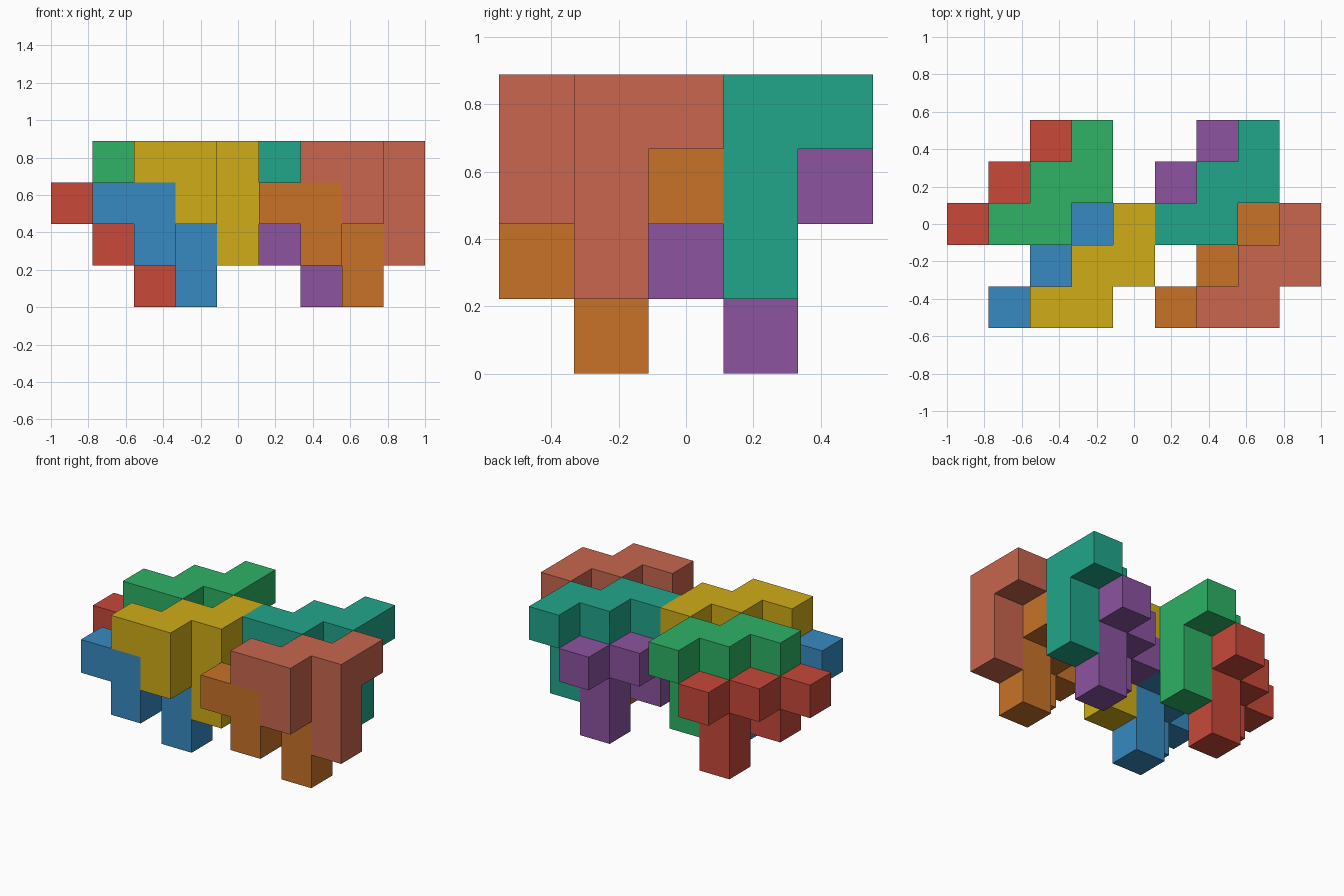
import bpy, bmesh
from mathutils import Vector

if "Cube" in bpy.data.objects:
    bpy.data.objects.remove(bpy.data.objects["Cube"])

U = 2 / 9                               # edge of one unit cube
ORIGIN = Vector((-1, -2.5 * U, 0))      # corner of the cube grid

# One repeating piece: a zigzag top layer with a short and a long leg
PIECE = [(0, 0, 0), (1, 0, 0), (1, 1, 0), (2, 1, 0), (2, 2, 0),
         (1, 0, -1), (2, 1, -1), (2, 1, -2)]


def linear(c):
    return c / 12.92 if c <= 0.04045 else ((c + 0.055) / 1.055) ** 2.4


def add_piece(name, offset, rgb):
    cells = {tuple(a + b for a, b in zip(c, offset)) for c in PIECE}
    bm = bmesh.new()
    # Outer faces only: skip every side shared by two cubes
    for cell in cells:
        centre = Vector(cell) + Vector((0.5, 0.5, 0.5))
        for axis in range(3):
            for sign in (-1, 1):
                n = Vector((0, 0, 0))
                n[axis] = sign
                if tuple(int(a + b) for a, b in zip(cell, n)) in cells:
                    continue
                a = Vector((0, 0, 0))
                a[(axis + 1) % 3] = 0.5
                b = n.cross(a)
                bm.faces.new([bm.verts.new(ORIGIN + U * (centre + n / 2 + d))
                              for d in (-a - b, a - b, a + b, -a + b)])
    bmesh.ops.remove_doubles(bm, verts=bm.verts, dist=1e-4)
    # Merge coplanar squares into clean flat faces
    bmesh.ops.dissolve_limit(bm, angle_limit=0.01, verts=bm.verts, edges=bm.edges)
    bm.normal_update()
    mesh = bpy.data.meshes.new(name)
    bm.to_mesh(mesh)
    bm.free()
    mat = bpy.data.materials.new(name + "_colour")
    mat.diffuse_color = [linear(c / 255) for c in rgb] + [1]
    mat.use_nodes = True
    mat.node_tree.nodes["Principled BSDF"].inputs["Base Color"].default_value = mat.diffuse_color
    mesh.materials.append(mat)
    bpy.context.collection.objects.link(bpy.data.objects.new(name, mesh))


# Four nested pairs: the lower piece is the upper one moved left and down
PAIRS = [
    ("back_left", (1, 2, 3), (46, 178, 102), (200, 72, 58)),
    ("front_left", (2, 0, 3), (207, 172, 24), (55, 138, 193)),
    ("back_right", (5, 2, 3), (34, 166, 139), (140, 84, 160)),
    ("front_right", (6, 0, 3), (200, 102, 78), (200, 114, 40)),
]
for place, (x, y, z), upper, lower in PAIRS:
    add_piece("upper_piece_" + place, (x, y, z), upper)
    add_piece("lower_piece_" + place, (x - 1, y, z - 1), lower)
